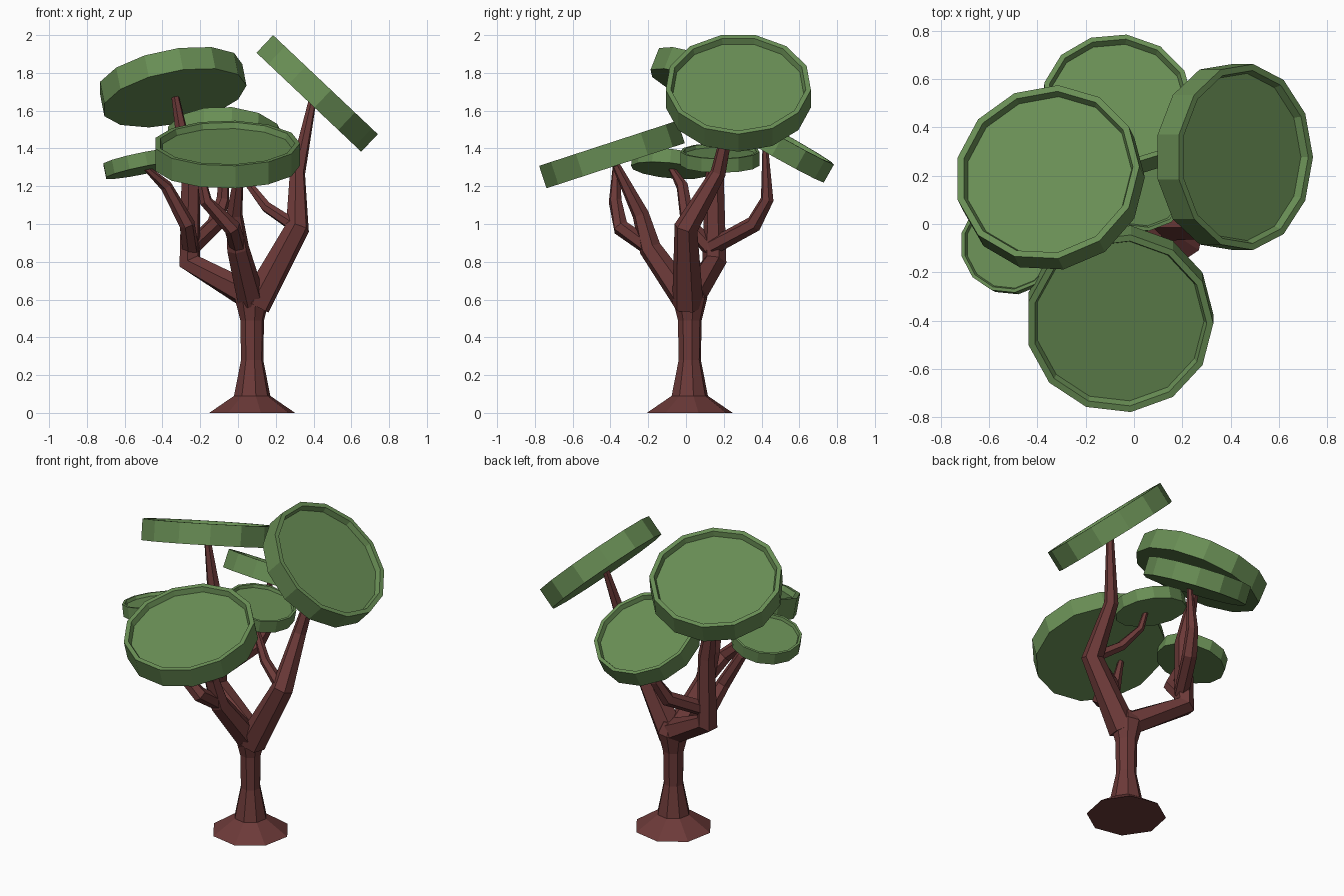
import bpy, bmesh, math
from mathutils import Vector

if "Cube" in bpy.data.objects:
    bpy.data.objects.remove(bpy.data.objects["Cube"])


def material(name, color):
    m = bpy.data.materials.new(name)
    m.diffuse_color = color
    m.use_nodes = True
    m.node_tree.nodes["Principled BSDF"].inputs["Base Color"].default_value = m.diffuse_color
    return m


BARK = material("bark", (0.15, 0.042, 0.04, 1))
LEAF = material("leaf", (0.14, 0.27, 0.09, 1))


def finish(bm, name, mat):
    bmesh.ops.recalc_face_normals(bm, faces=bm.faces[:])
    me = bpy.data.meshes.new(name)
    bm.to_mesh(me)
    bm.free()
    me.materials.append(mat)
    ob = bpy.data.objects.new(name, me)
    bpy.context.collection.objects.link(ob)
    return ob


def loft(rings, name, mat):
    """Bridge a list of point rings and cap both ends."""
    bm = bmesh.new()
    loops = [[bm.verts.new(p) for p in ring] for ring in rings]
    n = len(loops[0])
    for a, b in zip(loops, loops[1:]):
        for i in range(n):
            j = (i + 1) % n
            bm.faces.new((a[i], a[j], b[j], b[i]))
    bm.faces.new(loops[0][::-1])
    bm.faces.new(loops[-1])
    return finish(bm, name, mat)


def ring(center, axis, radius, sides, phase=0.0):
    axis = Vector(axis).normalized()
    u = Vector((1, 0, 0))
    u = (u - axis * u.dot(axis)).normalized()
    v = axis.cross(u)
    return [Vector(center) + radius * (u * math.cos(t) + v * math.sin(t))
            for t in (2 * math.pi * i / sides + phase for i in range(sides))]


def limb(name, path, sides=6):
    """Faceted tube through (x, y, z, radius) points."""
    pts = [Vector(p[:3]) for p in path]
    rings = []
    for i, p in enumerate(pts):
        d = Vector()
        if i > 0:
            d += (p - pts[i - 1]).normalized()
        if i < len(pts) - 1:
            d += (pts[i + 1] - p).normalized()
        rings.append(ring(p, d, path[i][3], sides, 0.3))
    return loft(rings, name, BARK)


def canopy(name, center, normal, radius, thick):
    """Tilted leaf disc with a raised rim around a sunken top."""
    n = Vector(normal).normalized()
    h = thick / 2
    profile = [(radius, -h), (radius, h), (radius * 0.93, h),
               (radius * 0.9, h - thick * 0.25)]
    rings = [ring(Vector(center) + n * z, n, r, 13) for r, z in profile]
    return loft(rings, name, LEAF)


# Trunk with flared foot
trunk = [(0, 0.232), (0.09, 0.098), (0.28, 0.06), (0.49, 0.064), (0.61, 0.095), (0.68, 0.06)]
loft([ring((0.075, 0.02, z), (0, 0, 1), r, 8, 0.2) for z, r in trunk], "trunk", BARK)

# Main limbs
limb("right_limb", [(0.09, 0.01, 0.57, 0.085), (0.315, 0.0, 0.98, 0.065),
                    (0.315, 0.17, 1.27, 0.042), (0.40, 0.26, 1.68, 0.02)])
limb("left_limb", [(0.06, 0.03, 0.62, 0.075), (-0.255, 0.15, 0.80, 0.065),
                   (-0.25, 0.15, 1.22, 0.052), (-0.335, 0.17, 1.69, 0.02)])
limb("front_limb", [(0.07, 0.0, 0.60, 0.075), (0.0, -0.19, 0.87, 0.06),
                    (-0.02, -0.24, 1.05, 0.045), (0.01, -0.37, 1.31, 0.022)])

# Side twigs
limb("front_twig", [(0.0, -0.20, 0.88, 0.045), (-0.03, -0.345, 0.98, 0.045),
                    (-0.17, -0.375, 1.12, 0.035), (-0.21, -0.37, 1.31, 0.018)])
limb("back_twig", [(-0.24, 0.14, 0.88, 0.045), (-0.12, 0.36, 1.0, 0.045),
                   (-0.08, 0.43, 1.13, 0.035), (-0.07, 0.42, 1.40, 0.016)])
limb("left_twig", [(-0.25, 0.14, 0.86, 0.045), (-0.27, 0.01, 1.0, 0.042),
                   (-0.38, -0.02, 1.20, 0.032), (-0.49, -0.08, 1.30, 0.016)])
limb("inner_twig", [(0.30, 0.0, 0.99, 0.035), (0.15, 0.06, 1.09, 0.03),
                    (0.05, 0.12, 1.22, 0.022), (0.04, 0.16, 1.33, 0.014)])

# Leaf discs
discs = {
    "front_canopy": ((-0.06, -0.392, 1.368), (0, -0.31, 0.95), 0.388, 0.125),
    "right_canopy": ((0.415, 0.277, 1.695), (0.69, 0, 0.73), 0.387, 0.128),
    "upper_left_canopy": ((-0.348, 0.19, 1.725), (-0.18, 0.36, 0.91), 0.388, 0.125),
    "back_canopy": ((-0.07, 0.487, 1.42), (0.04, 0.49, 0.87), 0.312, 0.11),
    "small_left_canopy": ((-0.51, -0.085, 1.32), (-0.2, 0.1, 0.97), 0.205, 0.075),
    "small_inner_canopy": ((0.03, 0.18, 1.35), (0.2, 0, 0.98), 0.21, 0.075),
}
for name, args in discs.items():
    canopy(name, *args)
